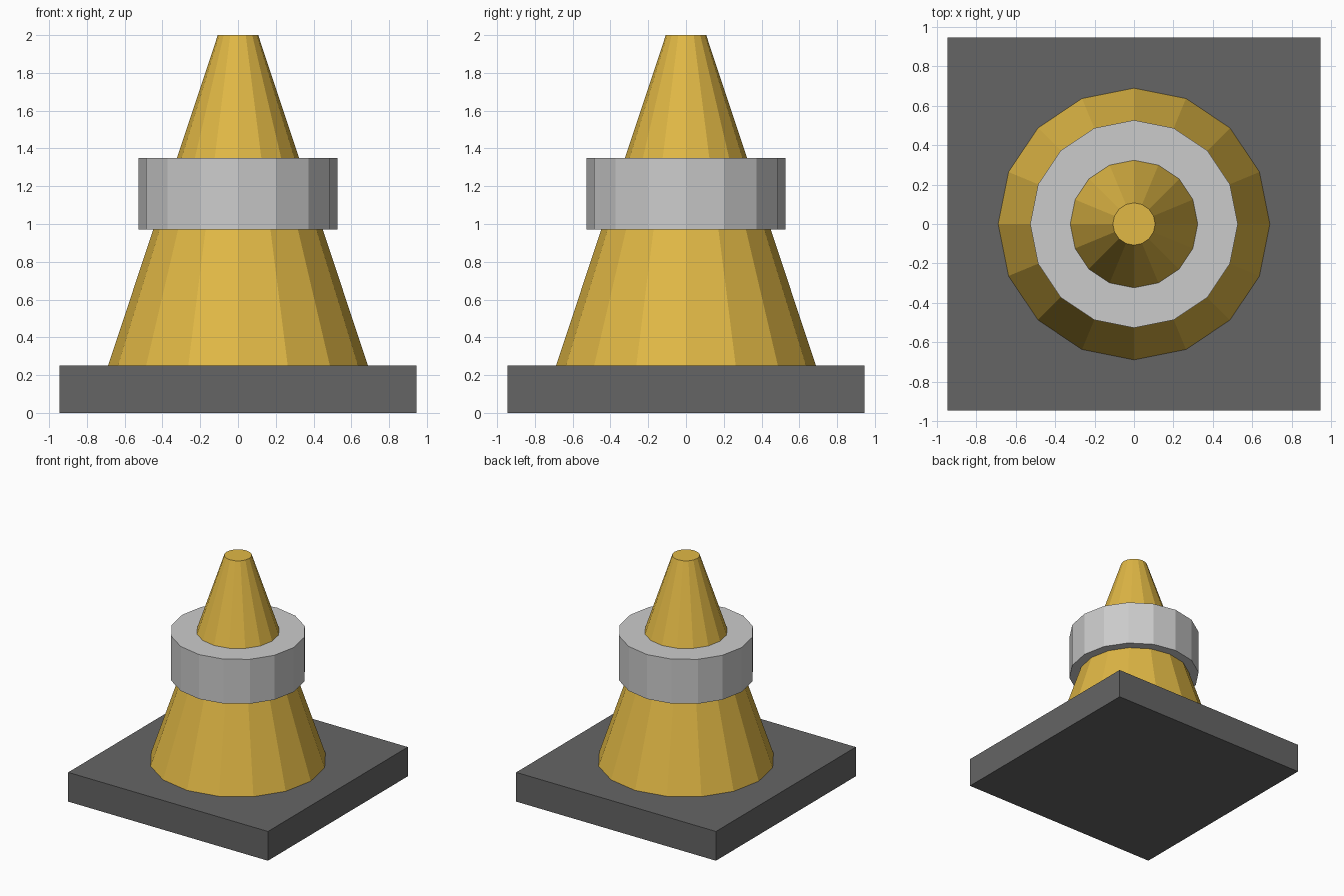
import bpy

if "Cube" in bpy.data.objects:
    bpy.data.objects.remove(bpy.data.objects["Cube"])

SIDES = 16


def paint(obj, name, rgb):
    mat = bpy.data.materials.new(name)
    mat.diffuse_color = (*rgb, 1.0)
    mat.use_nodes = True
    mat.node_tree.nodes["Principled BSDF"].inputs["Base Color"].default_value = mat.diffuse_color
    obj.data.materials.append(mat)


def frustum(name, r_low, r_high, z_low, z_high):
    bpy.ops.mesh.primitive_cone_add(
        vertices=SIDES, radius1=r_low, radius2=r_high,
        depth=z_high - z_low, location=(0, 0, (z_low + z_high) / 2))
    obj = bpy.context.object
    obj.name = name
    return obj


# Square base slab
bpy.ops.mesh.primitive_cube_add(size=1, location=(0, 0, 0.125))
base = bpy.context.object
base.name = "base"
base.scale = (1.89, 1.89, 0.25)
bpy.ops.object.transform_apply(location=False, rotation=False, scale=True)
paint(base, "dark_rubber", (0.13, 0.13, 0.13))

# Tapered cone body with a flat tip
cone = frustum("cone_body", 0.688, 0.107, 0.25, 2.0)
paint(cone, "yellow", (0.75, 0.48, 0.06))

# Straight-sided collar around the cone
frustum("collar", 0.526, 0.526, 0.97, 1.35)
